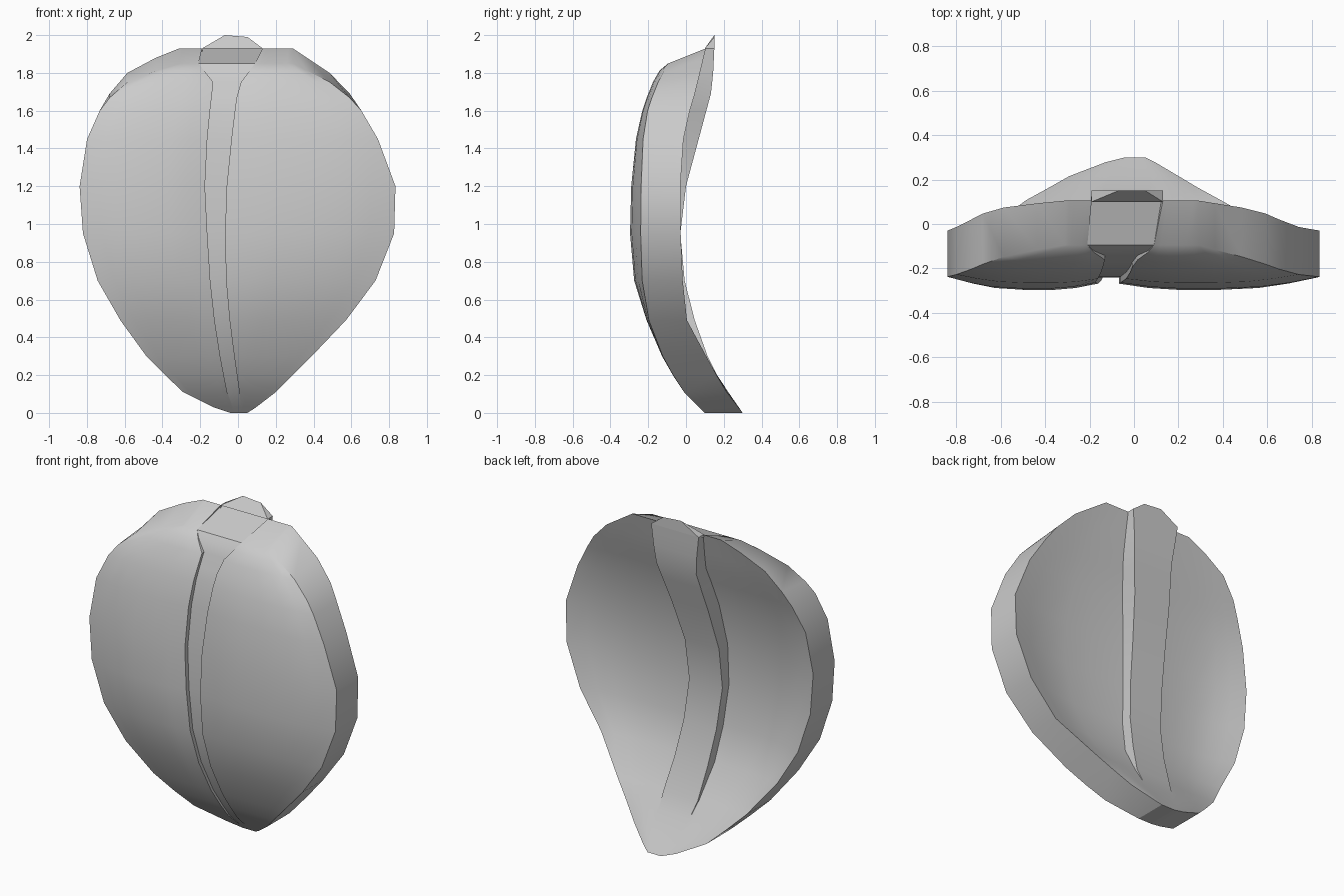
import bpy, bmesh, math

old = bpy.data.objects.get("Cube")
if old:
    bpy.data.objects.remove(old, do_unlink=True)

grey = bpy.data.materials.new("plain_grey")
grey.use_nodes = True
tone = (0.6, 0.6, 0.6, 1)
grey.diffuse_color = tone
grey.node_tree.nodes["Principled BSDF"].inputs["Base Color"].default_value = tone


def curve(*points):
    """Piecewise linear lookup from height to value."""
    def value(z):
        if z <= points[0][0]:
            return points[0][1]
        for (za, a), (zb, b) in zip(points, points[1:]):
            if z <= zb:
                return a + (b - a) * (z - za) / (zb - za)
        return points[-1][1]
    return value


# Outline of the shell
rim_left = curve((0, -.04), (.03, -.13), (.1, -.28), (.28, -.47), (.47, -.61), (.66, -.73),
                 (.94, -.82), (1.22, -.84), (1.5, -.79), (1.69, -.68), (1.83, -.56), (1.93, -.31))
rim_right = curve((0, .05), (.01, .07), (.11, .2), (.3, .39), (.51, .59), (.73, .75),
                  (.96, .83), (1.18, .84), (1.4, .77), (1.64, .63), (1.77, .53), (1.93, .29))

# Depth of the rim and of the lobes, front and back
rim_front = curve((0, .1), (.13, -.03), (.33, -.14), (.5, -.2), (.75, -.24), (1.0, -.24),
                  (1.4, -.235), (1.62, -.2), (1.77, -.14), (1.85, -.095))
lobe_front = curve((0, .1), (.13, -.03), (.35, -.155), (.65, -.27), (1.05, -.305),
                   (1.5, -.26), (1.64, -.22), (1.8, -.155), (1.85, -.095))
rim_back = curve((0, .3), (.13, .2), (.35, .08), (.5, 0), (.73, -.02), (1, -.03),
                 (1.2, -.03), (1.5, -.01), (1.7, .05), (1.93, .105))
lobe_back = curve((0, .3), (.13, .21), (.3, .1), (.5, -.03), (.7, -.08), (1, -.105),
                  (1.25, -.085), (1.5, -.03), (1.7, .04), (1.93, .105))

# Front groove and raised back strip
groove_left = curve((0, -.01), (.07, -.05), (.33, -.1), (.6, -.14), (.9, -.16),
                    (1.2, -.175), (1.5, -.16), (1.75, -.13), (1.85, -.21))
groove_right = curve((0, .02), (.09, .01), (.37, -.03), (.62, -.06), (.9, -.07),
                     (1.2, -.06), (1.5, -.03), (1.73, 0), (1.85, .09))
groove_depth = curve((.05, 0), (.15, .015), (.6, .025), (1.5, .03), (1.75, .02), (1.85, 0))
strip_left = curve((0, -.02), (.1, -.1), (.25, -.155), (1, -.23), (1.3, -.22), (1.7, -.16), (1.93, -.19))
strip_right = curve((0, .03), (.25, .08), (.6, .03), (1, -.005), (1.3, .015), (1.7, .11), (1.93, .13))
strip_back = curve((.2, .15), (.62, 0), (.95, -.03), (1.2, 0), (1.72, .14), (1.93, .15))

rows = [0, .03, .11, .2, .3, .49, .7, .95, 1.2, 1.45, 1.6, 1.69, 1.8, 1.88, 1.93]
steps = [0, .15, .3, .5, .7, .85, 1]


def front_row(z):
    x0, x1 = rim_left(z), rim_right(z)
    z -= .08 * max(0, (z - 1.6) / .33)
    a, b = groove_left(z), groove_right(z)
    rim, bulge = rim_front(z), lobe_front(z) - rim_front(z)
    swell = curve((0, 0), (.15, .5), (.3, .85), (.5, 1), (.7, 1), (.85, .85), (1, .5))
    left = [(x0 + (a - x0) * s, rim + bulge * swell(s), z) for s in steps]
    right = [(x1 + (b - x1) * s, rim + bulge * swell(s), z) for s in steps]
    floor = left[-1][1] + groove_depth(z)
    return left + [(a, floor, z), (b, floor, z)] + right[::-1]


def back_row(z):
    x0, x1 = rim_left(z), rim_right(z)
    a, b = strip_left(z), strip_right(z)
    rim, hollow = rim_back(z), lobe_back(z) - rim_back(z)
    swell = curve((0, 0), (.15, .4), (.3, .75), (.5, 1), (.85, 1), (1, .9))
    left = [(x0 + (a - x0) * s, rim + hollow * swell(s), z) for s in steps]
    right = [(x1 + (b - x1) * s, rim + hollow * swell(s), z) for s in steps]
    edge = left[-1][1]
    top = max(edge, strip_back(z)) if z > .2 else edge
    return left + [(a, top, z), (b, top, z)] + right[::-1]


def finish(name, bm, angle):
    bmesh.ops.remove_doubles(bm, verts=bm.verts, dist=.0005)
    bmesh.ops.recalc_face_normals(bm, faces=bm.faces)
    mesh = bpy.data.meshes.new(name)
    bm.to_mesh(mesh)
    bm.free()
    mesh.materials.append(grey)
    obj = bpy.data.objects.new(name, mesh)
    bpy.context.collection.objects.link(obj)
    bpy.ops.object.select_all(action='DESELECT')
    obj.select_set(True)
    bpy.context.view_layer.objects.active = obj
    bpy.ops.object.shade_smooth_by_angle(angle=math.radians(angle))
    return obj


# Two-lobed shell: each level is a closed ring of front and back points
bm = bmesh.new()
rings = [[bm.verts.new(p) for p in front_row(z) + back_row(z)[::-1]] for z in rows]
count = len(rings[0])
for low, high in zip(rings, rings[1:]):
    for i in range(count):
        j = (i + 1) % count
        bm.faces.new((low[i], low[j], high[j], high[i]))
for ring in (rings[0], rings[-1]):
    for i in range(count // 2 - 1):
        bm.faces.new((ring[i], ring[i + 1], ring[count - 2 - i], ring[count - 1 - i]))
finish("two_lobed_shell", bm, 32)

# Pointed tab rising from the top of the back strip
bm = bmesh.new()
base = [(-.19, 1.93), (.13, 1.93)]
crest = [(.05, 1.99), (-.07, 2.0)]
back = [bm.verts.new((x, .15, z)) for x, z in base + crest]
foot = [bm.verts.new((x, .1, z)) for x, z in base]
bm.faces.new(back)
bm.faces.new((foot[0], foot[1], back[2], back[3]))
bm.faces.new((foot[0], back[3], back[0]))
bm.faces.new((foot[1], back[1], back[2]))
bm.faces.new((foot[0], back[0], back[1], foot[1]))
finish("top_tab", bm, 20)
